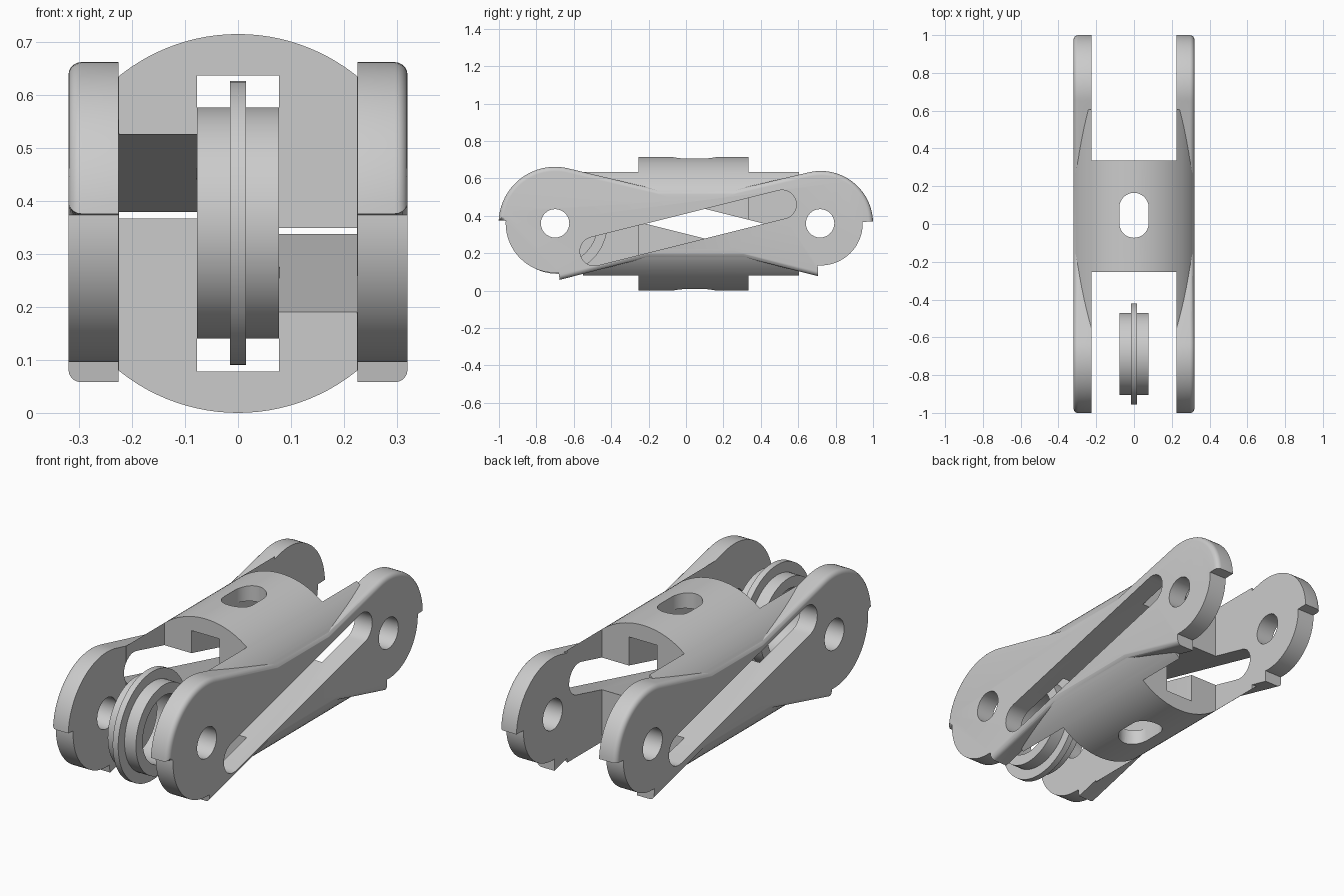
import bpy, bmesh, math
from mathutils import Vector

cube = bpy.data.objects.get("Cube")
if cube:
    bpy.data.objects.remove(cube, do_unlink=True)

GREY = (0.6, 0.6, 0.6, 1)
mat = bpy.data.materials.new("plain grey")
mat.use_nodes = True
mat.diffuse_color = GREY
mat.node_tree.nodes["Principled BSDF"].inputs["Base Color"].default_value = GREY

MID = 0.358                  # height of the centre line
INNER, OUTER = 0.225, 0.32   # side plate faces


def make_object(name, bm):
    bmesh.ops.recalc_face_normals(bm, faces=bm.faces)
    mesh = bpy.data.meshes.new(name)
    bm.to_mesh(mesh)
    bm.free()
    obj = bpy.data.objects.new(name, mesh)
    bpy.context.collection.objects.link(obj)
    mesh.materials.append(mat)
    return obj


def prism_mesh(points, axis, a, b):
    """Extrude a 2D outline along an axis from a to b."""
    def place(p, t):
        c = list(p)
        c.insert(axis, t)
        return Vector(c)
    bm = bmesh.new()
    face = bm.faces.new([bm.verts.new(place(p, a)) for p in points])
    ext = bmesh.ops.extrude_face_region(bm, geom=[face])
    verts = [g for g in ext["geom"] if isinstance(g, bmesh.types.BMVert)]
    bmesh.ops.translate(bm, verts=verts, vec=place((0, 0), b - a))
    bmesh.ops.recalc_face_normals(bm, faces=bm.faces)
    return bm


def prism(name, points, axis, a, b):
    return make_object(name, prism_mesh(points, axis, a, b))


def arc(cx, cy, r, start, end, n):
    angles = [math.radians(start + (end - start) * i / n) for i in range(n + 1)]
    return [(cx + r * math.cos(t), cy + r * math.sin(t)) for t in angles]


def box(x, y0, y1, z0, z1):
    return prism("box_cutter", [(-x, y0), (x, y0), (x, y1), (-x, y1)], 2, z0, z1)


def stadium(p, q, r):
    ang = math.degrees(math.atan2(q[1] - p[1], q[0] - p[0]))
    return arc(*q, r, ang - 90, ang + 90, 16) + arc(*p, r, ang + 90, ang + 270, 16)


def boolean(target, other, op="DIFFERENCE"):
    mod = target.modifiers.new("cut", "BOOLEAN")
    mod.operation, mod.solver, mod.object = op, "EXACT", other
    bpy.context.view_layer.objects.active = target
    bpy.ops.object.modifier_apply(modifier=mod.name)
    bpy.data.objects.remove(other, do_unlink=True)


def finish(obj):
    obj.data.materials.clear()
    obj.data.materials.append(mat)
    bpy.ops.object.select_all(action="DESELECT")
    obj.select_set(True)
    bpy.context.view_layer.objects.active = obj
    bpy.ops.object.shade_smooth_by_angle(angle=math.radians(30))


# Barrel core with flattened sides, opened between the plates at both ends
R = 0.3575
a0 = math.degrees(math.acos((OUTER - 0.0006) / R))
section = arc(0, R, R, a0, 180 - a0, 40) + arc(0, R, R, 180 + a0, 360 - a0, 40)
body = prism("link_body", section, 1, -0.55, 0.605)
boolean(body, box(INNER, -0.8, -0.253, -0.2, 1))
boolean(body, box(INNER, 0.335, 0.8, -0.2, 1))

# Side plates: two round heads, a narrow waist and a stepped lower edge
outline = (
    arc(-0.7, 0.36, 0.302, 76, 177, 28)
    + arc(-0.7, 0.36, 0.264, 177, 274, 24)
    + [(-0.675, 0.058), (-0.12, 0.2), (0.22, 0.2), (0.705, 0.078)]
    + arc(0.72, 0.36, 0.225, -94, 2, 24)
    + arc(0.72, 0.36, 0.28, 2, 104, 28)
    + [(0.18, 0.52), (-0.07, 0.52)]
)
for s in (1, -1):
    bm = prism_mesh(outline, 0, s * (INNER + 0.0006), s * OUTER)
    rim = []
    for e in bm.edges:
        m = (e.verts[0].co + e.verts[1].co) / 2
        on_face = all(abs(abs(v.co.x) - OUTER) < 1e-4 for v in e.verts)
        if on_face and not (abs(m.y) > 0.66 and m.z < 0.371):
            rim.append(e)
    bmesh.ops.bevel(bm, geom=rim, offset=0.024, segments=5, profile=0.5,
                    affect="EDGES", clamp_overlap=False)
    boolean(body, make_object("side_plate", bm), "UNION")

# Square channel along the body and upright oval window
boolean(body, box(0.077, -0.8, 0.8, 0.078, 0.637))
boolean(body, prism("window_cutter", stadium((0, 0.005), (0, 0.087), 0.078), 2, -0.2, 1))

# Slanted slots, running opposite ways on the two sides
for s in (1, -1):
    slot = stadium((-0.49, MID - s * 0.1475), (0.513, MID + s * 0.103), 0.077)
    boolean(body, prism("slot_cutter", slot, 0, s * 0.03, s * 0.5))

# Pin holes through the heads
for y in (-0.7, 0.717):
    boolean(body, prism("pin_cutter", arc(y, 0.36, 0.076, 0, 348.75, 31), 0, -0.5, 0.5))
finish(body)

# Flanged roller ring between the front heads
bm = bmesh.new()
half = [(0.165, 0.077), (0.218, 0.077), (0.218, 0.015), (0.268, 0.015)]
ring = [(r, -x) for r, x in half] + half[::-1]
verts = [bm.verts.new((x, -0.688, MID + r)) for r, x in ring]
edges = [bm.edges.new((v, verts[(i + 1) % len(verts)])) for i, v in enumerate(verts)]
bmesh.ops.spin(bm, geom=verts + edges, cent=(0, -0.688, MID), axis=(1, 0, 0),
               angle=math.tau, steps=64, use_merge=True)
bmesh.ops.remove_doubles(bm, verts=bm.verts, dist=1e-5)
finish(make_object("roller", bm))
